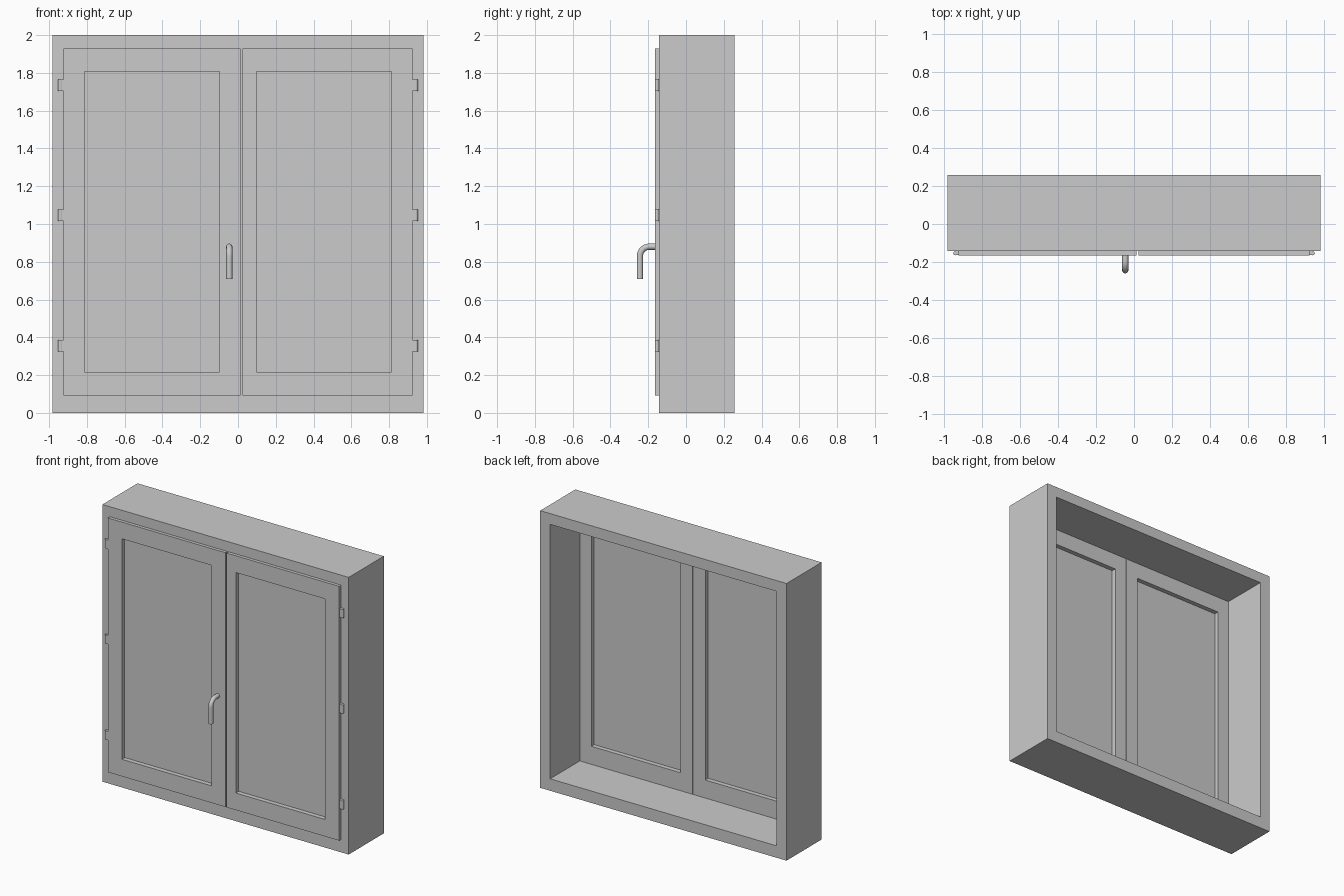
import bpy, bmesh
from mathutils import Matrix

if "Cube" in bpy.data.objects:
    bpy.data.objects.remove(bpy.data.objects["Cube"])


def finish(bm, name):
    bmesh.ops.recalc_face_normals(bm, faces=bm.faces[:])
    mesh = bpy.data.meshes.new(name)
    bm.to_mesh(mesh)
    bm.free()
    obj = bpy.data.objects.new(name, mesh)
    bpy.context.collection.objects.link(obj)
    return obj


def ring(name, loops):
    """Closed rectangular ring; every loop is (x0, x1, z0, z1, y)."""
    bm = bmesh.new()
    vs = [[bm.verts.new(p) for p in ((a, y, c), (b, y, c), (b, y, d), (a, y, d))]
          for a, b, c, d, y in loops]
    for i, cur in enumerate(vs):
        nxt = vs[(i + 1) % len(vs)]
        for k in range(4):
            m = (k + 1) % 4
            bm.faces.new((cur[k], cur[m], nxt[m], nxt[k]))
    return finish(bm, name)


def box(name, x0, x1, y0, y1, z0, z1):
    bm = bmesh.new()
    mat = Matrix.Translation(((x0 + x1) / 2, (y0 + y1) / 2, (z0 + z1) / 2)) \
        @ Matrix.Diagonal((abs(x1 - x0), y1 - y0, z1 - z0, 1))
    bmesh.ops.create_cube(bm, size=1, matrix=mat)
    return finish(bm, name)


FRONT, FACE, INNER, BACK = -0.165, -0.142, -0.08, 0.258

# Deep outer frame
outer = (-0.983, 0.983, 0, 2)
opening = (-0.904, 0.904, 0.086, 1.922)
ring("outer_frame", [outer + (FACE,), outer + (BACK,),
                     opening + (BACK,), opening + (FACE,)])

# Two rebated sashes: the front lip overlaps the frame, the left lip overlaps the right sash
sashes = {
    "left": ((-0.923, 0.014), (-0.904, 0.0), (-0.812, -0.098)),
    "right": ((0.025, 0.923), (0.003, 0.904), (0.098, 0.812)),
}
for side, (lip, body, hole) in sashes.items():
    lip_r = lip + (0.093, 1.928)
    body_r = body + (0.086, 1.922)
    hole_r = hole + (0.216, 1.807)
    ring(side + "_sash", [hole_r + (FRONT,), lip_r + (FRONT,), lip_r + (FACE,),
                          body_r + (FACE,), body_r + (INNER,), hole_r + (INNER,)])
    box(side + "_pane", hole[0] - 0.005, hole[1] + 0.005, -0.132, -0.113, 0.211, 1.812)

# Three hinges on each side: a knuckle and a short leaf
for side, s in (("left", -1), ("right", 1)):
    for i, z in enumerate((0.355, 1.047, 1.735)):
        bm = bmesh.new()
        bmesh.ops.create_cone(bm, cap_ends=True, segments=16, radius1=0.011, radius2=0.011,
                              depth=0.062, matrix=Matrix.Translation((s * 0.941, -0.154, z)))
        knuckle = finish(bm, f"{side}_hinge_knuckle_{i}")
        bpy.context.view_layer.objects.active = knuckle
        knuckle.select_set(True)
        bpy.ops.object.shade_smooth_by_angle()
        knuckle.select_set(False)
        xs = sorted((s * 0.915, s * 0.938))
        box(f"{side}_hinge_leaf_{i}", xs[0], xs[1], -0.163, -0.143, z - 0.031, z + 0.031)

# Bent tube handle
curve = bpy.data.curves.new("handle", "CURVE")
curve.dimensions = "3D"
curve.bevel_depth = 0.0165
curve.bevel_resolution = 4
curve.resolution_u = 8
curve.use_fill_caps = True
sp = curve.splines.new("BEZIER")
sp.bezier_points.add(3)
X, Y, Z, R = -0.046, -0.244, 0.88, 0.05
K = R * 0.55
knots = [((-0.155, Z), (-0.15, Z), (-0.17, Z)),
         ((Y + R, Z), (Y + R + 0.01, Z), (Y + R - K, Z)),
         ((Y, Z - R), (Y, Z - R + K), (Y, Z - R - 0.03)),
         ((Y, 0.71), (Y, 0.75), (Y, 0.70))]
for p, (co, left, right) in zip(sp.bezier_points, knots):
    p.handle_left_type = p.handle_right_type = "FREE"
    p.co, p.handle_left, p.handle_right = [(X, y, z) for y, z in (co, left, right)]
handle = bpy.data.objects.new("handle", curve)
bpy.context.collection.objects.link(handle)
